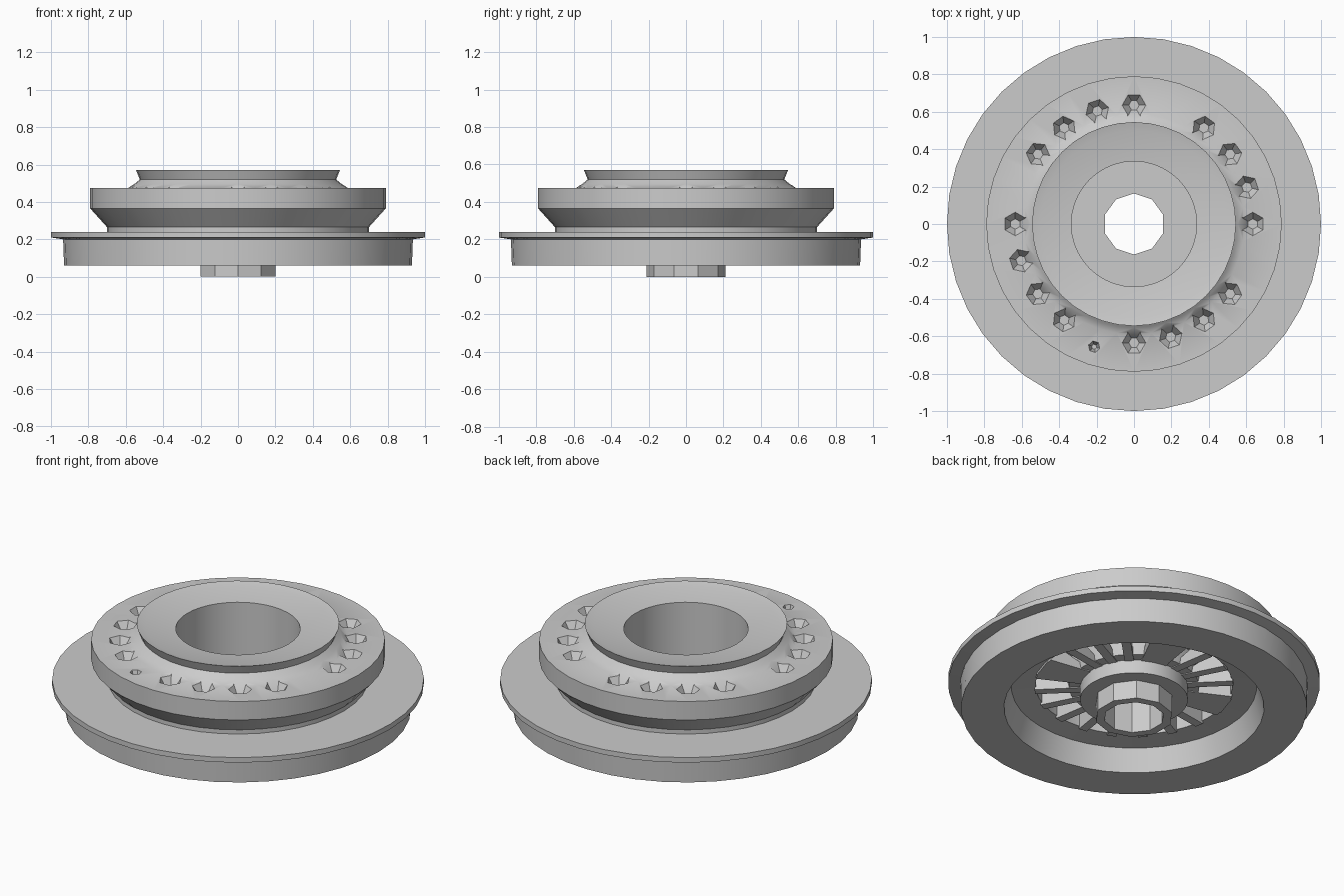
import bpy
import bmesh
from math import cos, sin, pi, radians
from mathutils import Matrix, Vector

cube = bpy.data.objects.get("Cube")
if cube:
    bpy.data.objects.remove(cube, do_unlink=True)

# Single plain metal colour
GREY = (0.6, 0.6, 0.6, 1)
metal = bpy.data.materials.new("plain_grey_metal")
metal.use_nodes = True
metal.diffuse_color = GREY
metal.node_tree.nodes["Principled BSDF"].inputs["Base Color"].default_value = GREY


def make_object(name, bm):
    bmesh.ops.recalc_face_normals(bm, faces=bm.faces)
    mesh = bpy.data.meshes.new(name)
    bm.to_mesh(mesh)
    bm.free()
    mesh.materials.append(metal)
    obj = bpy.data.objects.new(name, mesh)
    bpy.context.collection.objects.link(obj)
    return obj


def select_only(obj):
    bpy.ops.object.select_all(action='DESELECT')
    obj.select_set(True)
    bpy.context.view_layer.objects.active = obj


def smooth(obj):
    select_only(obj)
    bpy.ops.object.shade_smooth_by_angle(angle=radians(30))


def lathe(name, profile, sides):
    """Revolve a closed (radius, height) loop around z, starting at the back."""
    bm = bmesh.new()
    rings = []
    for i in range(sides):
        a = pi / 2 + 2 * pi * i / sides
        rings.append([bm.verts.new((r * cos(a), r * sin(a), z)) for r, z in profile])
    n = len(profile)
    for i in range(sides):
        here, after = rings[i], rings[(i + 1) % sides]
        for j in range(n):
            k = (j + 1) % n
            bm.faces.new((here[j], after[j], after[k], here[k]))
    return make_object(name, bm)


# Wheel body: rim, flange, grooved drum, collar, bore and hollow underside
wheel_body = lathe("wheel_body", [
    (0.70, 0.06), (0.93, 0.06), (0.935, 0.2), (1.0, 0.21), (1.0, 0.24),
    (0.70, 0.24), (0.70, 0.265), (0.79, 0.365), (0.79, 0.475),
    (0.59, 0.475), (0.555, 0.495), (0.525, 0.52), (0.545, 0.57),
    (0.50, 0.558), (0.335, 0.54), (0.335, 0.225),
    (0.18, 0.225), (0.18, 0.11), (0.29, 0.11), (0.29, 0.19), (0.35, 0.19),
    (0.37, 0.29), (0.53, 0.29), (0.53, 0.20), (0.66, 0.19)], 40)

# Ring of tapered pits in the drum top, with a few positions left out
STEP = radians(18)
MISSING = {4, 9, 19}
SMALL = 14
bm = bmesh.new()
for i in range(20):
    if i in MISSING:
        continue
    a = i * STEP
    size, reach = (0.035, 0.69) if i == SMALL else (0.07, 0.635)
    place = Matrix.Rotation(a, 4, 'Z') @ Matrix.Translation((reach, 0, 0.475))
    bmesh.ops.create_cone(bm, cap_ends=True, segments=6, radius1=size * 0.4,
                          radius2=size * 1.4, depth=0.1, matrix=place)
pit_cutter = make_object("pit_cutter", bm)
pit_cutter.hide_render = True
cut = wheel_body.modifiers.new("pits", 'BOOLEAN')
cut.operation = 'DIFFERENCE'
cut.solver = 'EXACT'
cut.object = pit_cutter
select_only(wheel_body)
bpy.ops.object.modifier_apply(modifier=cut.name)
bpy.data.objects.remove(pit_cutter, do_unlink=True)
smooth(wheel_body)

# Hub sleeve with open bore
hub = lathe("hub_sleeve", [(0.163, 0), (0.21, 0), (0.21, 0.224), (0.163, 0.224)], 10)
smooth(hub)


def add_rib(bm, angle, width):
    place = (Matrix.Rotation(angle, 4, 'Z')
             @ Matrix.Translation((0.41, 0, 0.24))
             @ Matrix.Diagonal(Vector((0.25, width, 0.11, 1))))
    # Keep the inner end of each rib below the bore floor
    for v in bmesh.ops.create_cube(bm, size=1, matrix=place)["verts"]:
        if v.co.xy.length < 0.41 and v.co.z > 0.24:
            v.co.z = 0.2


# Radial ribs under the web, with solid webs where the pits are left out
bm = bmesh.new()
for i in range(20):
    add_rib(bm, (i + 0.5) * STEP, 0.05)
make_object("underside_ribs", bm)
bm = bmesh.new()
for i in MISSING:
    add_rib(bm, i * STEP, 0.15)
make_object("underside_webs", bm)
